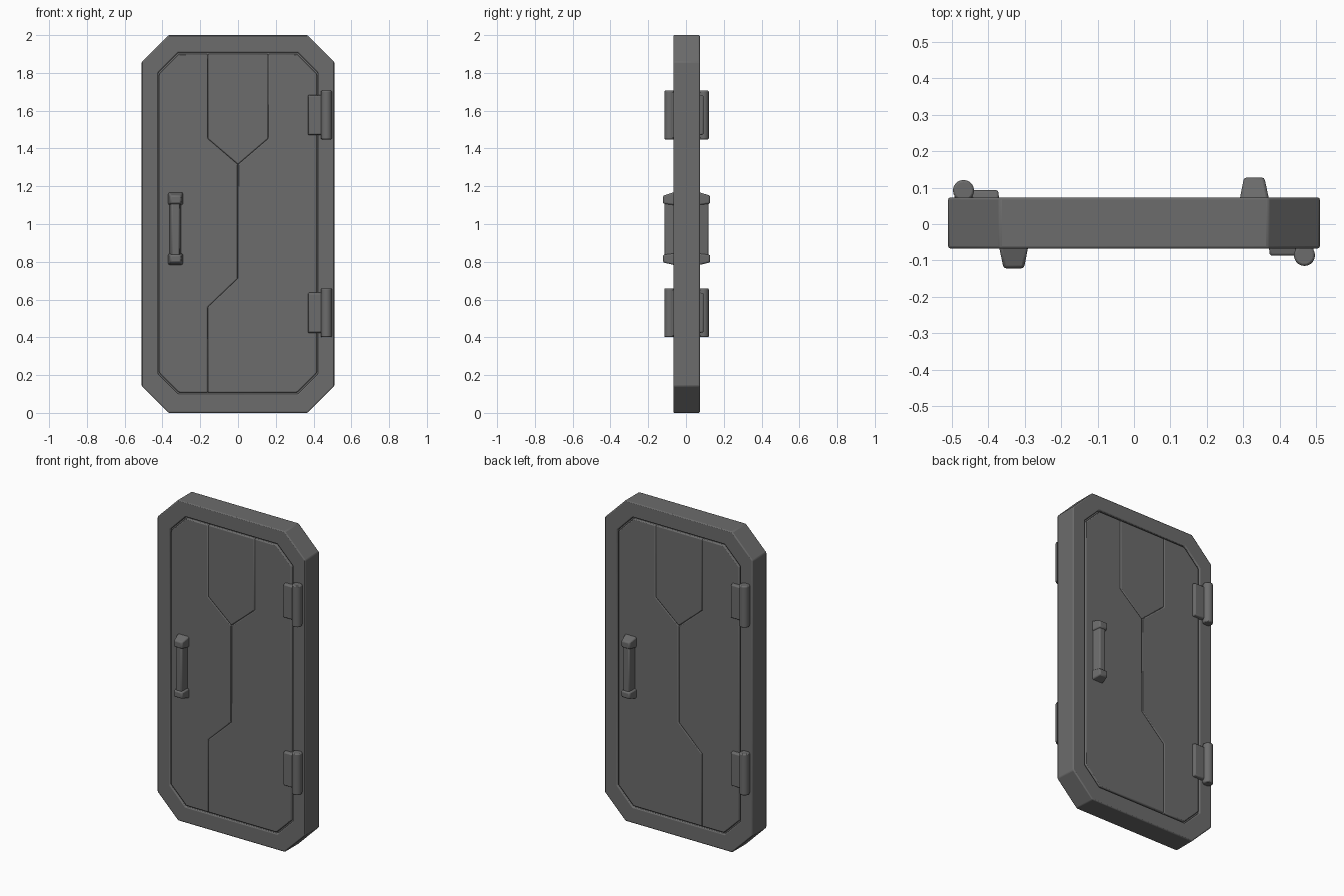
import bpy, bmesh, math

if "Cube" in bpy.data.objects:
    bpy.data.objects.remove(bpy.data.objects["Cube"])

# One dark metal for the whole door
metal = bpy.data.materials.new("dark grey metal")
metal.use_nodes = True
grey = (0.15, 0.15, 0.15, 1)
metal.diffuse_color = grey
bsdf = metal.node_tree.nodes["Principled BSDF"]
bsdf.inputs["Base Color"].default_value = grey
bsdf.inputs["Roughness"].default_value = 0.6

FRONT, BACK = -0.067, 0.073


def finish(name, bm, bevel, segments=2):
    bmesh.ops.recalc_face_normals(bm, faces=bm.faces)
    mesh = bpy.data.meshes.new(name)
    bm.to_mesh(mesh)
    bm.free()
    mesh.materials.append(metal)
    ob = bpy.data.objects.new(name, mesh)
    bpy.context.collection.objects.link(ob)
    if bevel:
        mod = ob.modifiers.new("soft edges", 'BEVEL')
        mod.width = bevel
        mod.segments = segments
        mod.limit_method = 'ANGLE'
        mod.angle_limit = math.radians(30)
    bpy.ops.object.select_all(action='DESELECT')
    ob.select_set(True)
    bpy.context.view_layer.objects.active = ob
    bpy.ops.object.shade_smooth_by_angle(angle=math.radians(35))
    return ob


def octagon(half, low, high, cut):
    right = [(half - cut, low), (half, low + cut),
             (half, high - cut), (half - cut, high)]
    return right + [(-x, z) for x, z in reversed(right)]


def prism(name, outline, front, back, gap=0, bevel=0.006):
    # Extrude an x-z outline through the door, shrunk evenly by a gap
    bm = bmesh.new()
    face = bm.faces.new([bm.verts.new((x, front, z)) for x, z in outline])
    if gap:
        rim = bmesh.ops.inset_region(bm, faces=[face], thickness=gap,
                                     use_boundary=True, use_even_offset=True)
        bmesh.ops.delete(bm, geom=rim["faces"], context='FACES')
    new = bmesh.ops.extrude_face_region(bm, geom=bm.faces[:])
    for v in new["geom"]:
        if isinstance(v, bmesh.types.BMVert):
            v.co.y = back
    return finish(name, bm, bevel)


def taper_block(name, base, tip, y0, y1, bevel):
    # Base and tip are (x low, x high, z low, z high)
    bm = bmesh.new()
    rings = []
    for (xa, xb, za, zb), y in ((base, y0), (tip, y1)):
        corners = ((xa, za), (xb, za), (xb, zb), (xa, zb))
        rings.append([bm.verts.new((x, y, z)) for x, z in corners])
    for ring in rings:
        bm.faces.new(ring)
    for i in range(4):
        j = (i + 1) % 4
        bm.faces.new((rings[0][i], rings[0][j], rings[1][j], rings[1][i]))
    return finish(name, bm, bevel)


# Frame: an octagonal ring
outer = octagon(0.51, 0, 2, 0.142)
inner = octagon(0.424, 0.1, 1.908, 0.108)
bm = bmesh.new()
loops = [[bm.verts.new((x, y, z)) for x, z in pts]
         for pts, y in ((outer, FRONT), (inner, FRONT), (inner, BACK), (outer, BACK))]
for k in range(4):
    a, b = loops[k], loops[(k + 1) % 4]
    for i in range(8):
        j = (i + 1) % 8
        bm.faces.new((a[i], a[j], b[j], b[i]))
finish("frame", bm, 0.006)

# Core forming the floor of the grooves
prism("door_core", octagon(0.45, 0.06, 1.95, 0.11), FRONT + 0.016, BACK - 0.016, bevel=0)

# Three panels meeting at the same seams on both sides
edge = octagon(0.417, 0.107, 1.9, 0.105)
low, high = 0.107, 1.9
seam = [(0, 1.315), (0, 0.712), (-0.16, 0.56), (-0.16, low)]
prism("top_panel", [(-0.16, high), (-0.16, 1.452), (0, 1.315), (0.16, 1.452), (0.16, high)],
      FRONT, BACK, 0.006)
prism("latch_side_panel", [(-0.16, high), (-0.16, 1.452)] + seam + edge[:3:-1],
      FRONT, BACK, 0.006)
prism("hinge_side_panel", [(0.16, high), (0.16, 1.452)] + seam + edge[:4],
      FRONT, BACK, 0.006)

# Fittings on the front
fittings = []
fittings.append(taper_block("handle_grip", (-0.365, -0.3, 0.82, 1.12),
                            (-0.352, -0.31, 0.82, 1.12), -0.06, -0.113, 0.007))
for label, za, zb, ta, tb in (("upper", 1.1, 1.17, 1.108, 1.15),
                              ("lower", 0.782, 0.845, 0.797, 0.837)):
    fittings.append(taper_block(label + "_handle_cap", (-0.371, -0.29, za, zb),
                                (-0.358, -0.302, ta, tb), -0.06, -0.122, 0.008))

for label, z in (("upper", 1.577), ("lower", 0.53)):
    fittings.append(taper_block(label + "_hinge_leaf", (0.37, 0.465, z - 0.108, z + 0.108),
                                (0.373, 0.465, z - 0.103, z + 0.103), -0.06, -0.087, 0.006))
    fittings.append(taper_block(label + "_hinge_mount", (0.442, 0.494, z - 0.122, z + 0.122),
                                (0.445, 0.491, z - 0.122, z + 0.122), -0.06, -0.092, 0.004))
    bm = bmesh.new()
    bmesh.ops.create_cone(bm, cap_ends=True, segments=20, radius1=0.029, radius2=0.029, depth=0.258)
    bmesh.ops.translate(bm, verts=bm.verts, vec=(0.468, -0.086, z))
    fittings.append(finish(label + "_hinge_barrel", bm, 0.006))

# Same fittings on the back, turned half round
for ob in fittings:
    twin = ob.copy()
    twin.name = "back_" + ob.name
    twin.rotation_euler.z = math.pi
    twin.location.y = FRONT + BACK
    bpy.context.collection.objects.link(twin)
